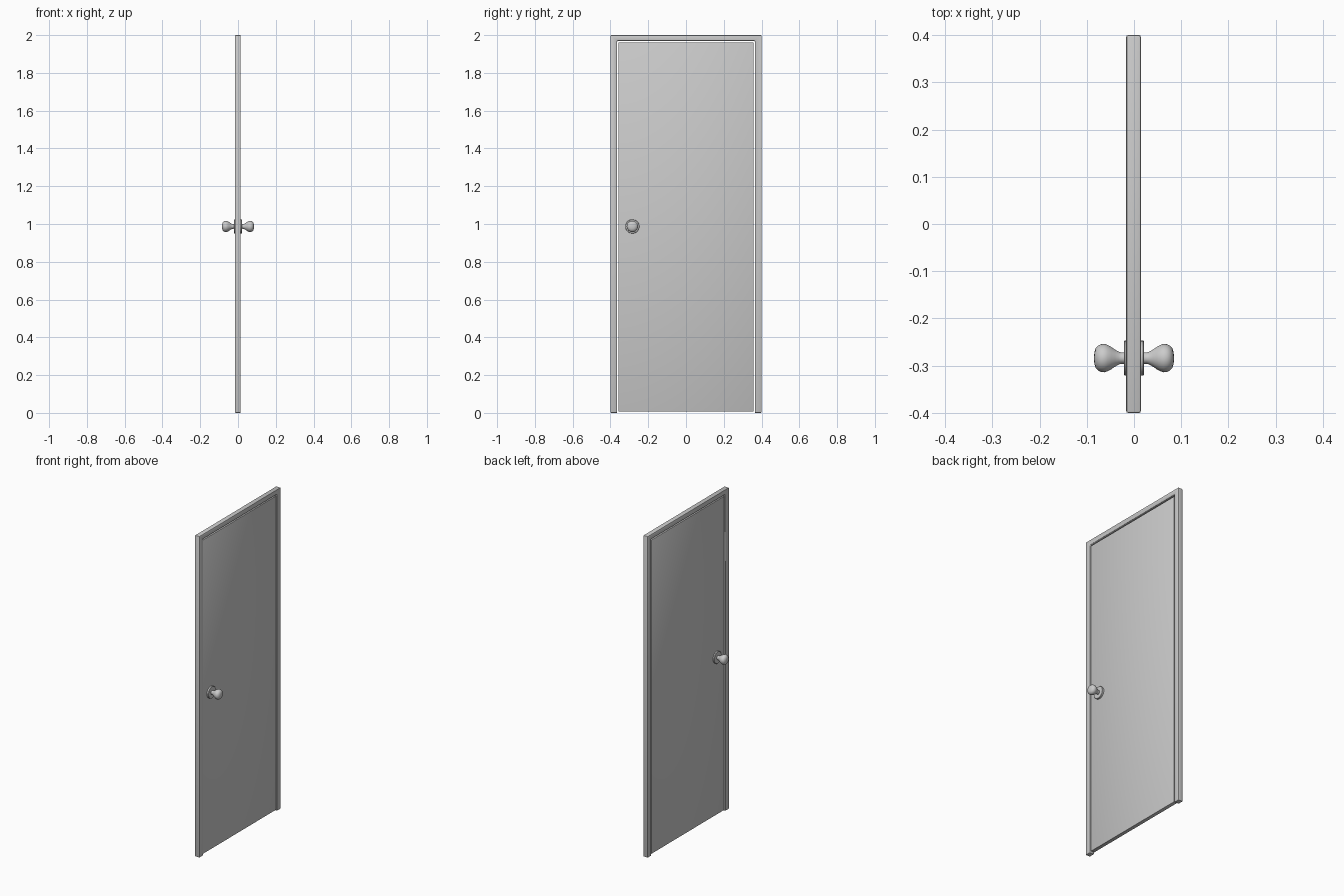
import bpy, bmesh, math

if "Cube" in bpy.data.objects:
    bpy.data.objects.remove(bpy.data.objects["Cube"])


def extrude_outline(name, points, x0, x1, bevel):
    """Extrude a (y, z) outline along x and soften its edges."""
    bm = bmesh.new()
    face = bm.faces.new([bm.verts.new((x0, y, z)) for y, z in points])
    ext = bmesh.ops.extrude_face_region(bm, geom=[face])
    moved = [v for v in ext["geom"] if isinstance(v, bmesh.types.BMVert)]
    bmesh.ops.translate(bm, verts=moved, vec=(x1 - x0, 0, 0))
    bmesh.ops.recalc_face_normals(bm, faces=bm.faces)
    bmesh.ops.bevel(bm, geom=list(bm.edges), offset=bevel, segments=2,
                    profile=0.5, affect='EDGES')
    return finish(name, bm)


def lathe_x(name, profile, y, z, side, segments=32):
    """Revolve (x, radius) points around a line parallel to x."""
    bm = bmesh.new()
    verts = [bm.verts.new((x * side, y + r, z)) for x, r in profile]
    edges = [bm.edges.new(p) for p in zip(verts, verts[1:])]
    bmesh.ops.spin(bm, geom=verts + edges, cent=(0, y, z), axis=(1, 0, 0),
                   angle=math.tau, steps=segments, use_duplicate=False)
    bmesh.ops.remove_doubles(bm, verts=bm.verts, dist=1e-5)
    bmesh.ops.recalc_face_normals(bm, faces=bm.faces)
    return finish(name, bm)


def finish(name, bm):
    mesh = bpy.data.meshes.new(name)
    bm.to_mesh(mesh)
    bm.free()
    obj = bpy.data.objects.new(name, mesh)
    bpy.context.collection.objects.link(obj)
    bpy.ops.object.select_all(action='DESELECT')
    obj.select_set(True)
    bpy.context.view_layer.objects.active = obj
    bpy.ops.object.shade_smooth_by_angle(angle=math.radians(35))
    return obj


# Door frame: two jambs and a head, open at the floor
W, H, I, T = 0.4, 2.0, 0.364, 1.97
extrude_outline("door_frame",
                [(-W, 0), (-W, H), (W, H), (W, 0),
                 (I, 0), (I, T), (-I, T), (-I, 0)],
                -0.0165, 0.0145, 0.004)

# Door leaf, slightly thinner than the frame with a gap around it
extrude_outline("door_leaf",
                [(-0.358, 0.008), (-0.358, 1.961), (0.358, 1.961), (0.358, 0.008)],
                -0.0125, 0.0105, 0.001)

# Round plate and pear-shaped knob on each side
KY, KZ = -0.284, 0.987
plate = [(0.008, 0), (0.008, 0.037), (0.0195, 0.037), (0.021, 0.0355), (0.021, 0)]
knob = [(0.018, 0), (0.018, 0.0125), (0.027, 0.012), (0.032, 0.0135),
        (0.040, 0.018), (0.048, 0.0235), (0.056, 0.028), (0.063, 0.030),
        (0.070, 0.0293), (0.076, 0.0265), (0.081, 0.021), (0.0837, 0.013),
        (0.0845, 0.006), (0.0848, 0)]
for side, label in ((1, "right"), (-1, "left")):
    lathe_x("knob_plate_" + label, plate, KY, KZ, side)
    lathe_x("door_knob_" + label, knob, KY, KZ, side)
